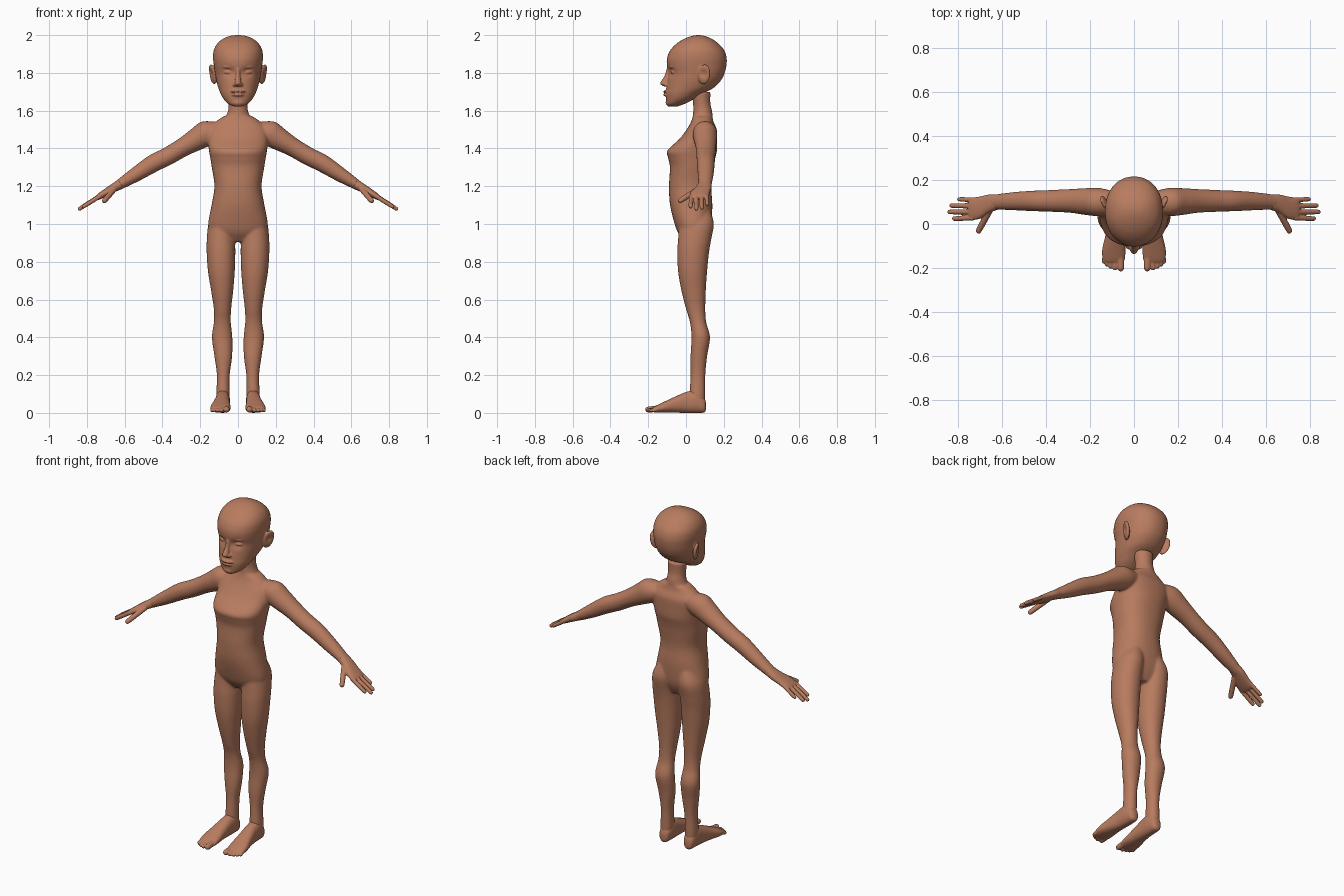
import bpy, bmesh, math
from mathutils import Vector, Matrix, Euler

skin = bpy.data.materials.new("warm_skin")
skin.diffuse_color = (0.48, 0.20, 0.115, 1)
X, Y, Z = Vector((1, 0, 0)), Vector((0, 1, 0)), Vector((0, 0, 1))


def smooth_path(st, sub=6):
    """Catmull-Rom interpolation through the stations."""
    out = []
    for i in range(len(st) - 1):
        p0, p1, p2, p3 = st[max(i - 1, 0)], st[i], st[i + 1], st[min(i + 2, len(st) - 1)]
        for k in range(sub):
            t = k / sub
            out.append([0.5 * (2 * b + (c - a) * t + (2 * a - 5 * b + 4 * c - d) * t * t
                               + (3 * b - a - 3 * c + d) * t ** 3)
                        for a, b, c, d in zip(p0, p1, p2, p3)])
    return out + [list(st[-1])]


def loft(bm, stations, u, v, power=2.0, s=1, n=40):
    """Skin super-ellipse rings; a station is x, y, z, half-size along u, along v."""
    rings = []
    for x, y, z, a, b in smooth_path(stations):
        ring = []
        for i in range(n):
            c, q = math.cos(i * math.tau / n), math.sin(i * math.tau / n)
            c = math.copysign(abs(c) ** (2 / power), c)
            q = math.copysign(abs(q) ** (2 / power), q)
            p = Vector((x, y, z)) + u * (c * max(a, .002)) + v * (q * max(b, .002))
            ring.append(bm.verts.new((p.x * s, p.y, p.z)))
        rings.append(ring)
    for r, t in zip(rings, rings[1:]):
        for i in range(n):
            bm.faces.new((r[i], r[(i + 1) % n], t[(i + 1) % n], t[i]))
    bm.faces.new(rings[0])
    bm.faces.new(rings[-1])


def blob(bm, c, r, rot=(0, 0, 0)):
    m = Matrix.LocRotScale(Vector(c), Euler(rot), Vector(r))
    bmesh.ops.create_uvsphere(bm, u_segments=24, v_segments=16, radius=1, matrix=m)


def dent(bm, c, r, push):
    c, push = Vector(c), Vector(push)
    for w in bm.verts:
        w.co += push * math.exp(-((w.co - c).length / r) ** 2)


def digit(bm, a, b, r, s, flat=1.0):
    """Rounded finger or toe from a to b."""
    a, b = Vector(a), Vector(b)
    d = (b - a).normalized()
    u = d.cross(Z).normalized()
    v = u.cross(d)
    L = (b - a).length
    prof = [(0, 1.05), (.4, 1), (.7, .98), (1 - .6 * r / L, .85), (1 - .15 * r / L, .5), (1, .1)]
    loft(bm, [(*(a + d * L * t), r * k, r * k * flat) for t, k in prof], u, v, s=s, n=20)


def finish(bm, name, voxel, its):
    bmesh.ops.recalc_face_normals(bm, faces=bm.faces)
    me = bpy.data.meshes.new(name)
    bm.to_mesh(me)
    bm.free()
    me.materials.append(skin)
    ob = bpy.data.objects.new(name, me)
    bpy.context.collection.objects.link(ob)
    m = ob.modifiers.new("fuse", 'REMESH')
    m.mode, m.voxel_size, m.use_smooth_shade = 'VOXEL', voxel, True
    m = ob.modifiers.new("soften", 'SMOOTH')
    m.factor, m.iterations = 0.5, its


# torso, neck, arms and legs
bm = bmesh.new()
torso = [(.905, .045, .10, .05), (.95, .04, .145, .08), (1.0, .037, .158, .097),
         (1.1, .0275, .14, .112), (1.2, .022, .125, .112), (1.3, .03, .139, .115),
         (1.35, .03, .147, .125), (1.39, .033, .154, .131), (1.45, .065, .16, .10),
         (1.5, .083, .155, .08), (1.54, .086, .12, .06), (1.57, .088, .078, .052)]
loft(bm, [(0, y, z, a, b) for z, y, a, b in torso], X, Y, 2.3)
loft(bm, [(0, .085, 1.52, .085, .055), (0, .088, 1.56, .068, .053), (0, .088, 1.6, .053, .05),
          (0, .083, 1.64, .05, .046), (0, .08, 1.7, .055, .05)], X, Y)
leg = [(.03, .08, .06, .033, .04), (.1, .08, .06, .035, .041), (.2, .078, .063, .034, .039),
       (.3, .078, .068, .047, .044), (.4, .084, .078, .054, .049), (.48, .083, .064, .045, .043),
       (.55, .082, .051, .046, .051), (.65, .084, .04, .059, .065), (.75, .088, .035, .071, .077),
       (.85, .09, .038, .076, .084), (.92, .09, .046, .075, .088), (1.0, .083, .055, .073, .092),
       (1.07, .07, .045, .055, .085)]
arm = [(.10, .10, 1.50, .05, .05), (.16, .10, 1.483, .064, .068), (.22, .102, 1.448, .061, .06),
       (.29, .105, 1.407, .054, .05), (.37, .105, 1.36, .05, .048), (.45, .105, 1.32, .047, .047),
       (.54, .104, 1.263, .042, .039), (.63, .10, 1.207, .035, .027), (.66, .095, 1.19, .034, .022)]
for s in (1, -1):
    loft(bm, [(x, y, z, a, b) for z, x, y, a, b in leg], X, Y, 2.1, s)
    loft(bm, arm, Y, Vector((.52, 0, .855)), 2.0, s)
finish(bm, "body", .006, 9)

# head: rings given by front and back depth, then facial features
bm = bmesh.new()
head = [(1.622, -.095, -.045, .022), (1.635, -.103, -.01, .05), (1.66, -.105, .04, .075),
        (1.69, -.107, .09, .092), (1.72, -.104, .145, .104), (1.76, -.098, .185, .115),
        (1.80, -.092, .205, .122), (1.84, -.101, .214, .128), (1.88, -.10, .215, .132),
        (1.92, -.083, .202, .128), (1.955, -.05, .172, .11), (1.98, -.01, .137, .08),
        (1.995, .03, .10, .045), (2.0, .058, .072, .01)]
loft(bm, [(0, (f + b) / 2, z, w, (b - f) / 2) for z, f, b, w in head], X, Y, 2.15, n=80)
for s in (1, -1):
    dent(bm, (.052 * s, -.08, 1.808), .024, (0, .013, 0))               # eye socket
for s in (1, -1):
    blob(bm, (.051 * s, -.062, 1.803), (.026, .019, .011), (0, 0, .3 * s))   # closed eyelid
    blob(bm, (.05 * s, -.076, 1.832), (.034, .012, .009), (0, 0, .35 * s))   # brow
    blob(bm, (.017 * s, -.105, 1.738), (.011, .014, .010))              # nostril
    blob(bm, (.134 * s, .095, 1.792), (.014, .035, .054), (-.2, .15 * s, -.4 * s))  # ear
    dent(bm, (.15 * s, .092, 1.797), .022, (-.013 * s, 0, 0))
loft(bm, [(0, -.09, 1.825, .011, .012), (0, -.097, 1.785, .012, .017), (0, -.11, 1.757, .016, .021),
          (0, -.116, 1.742, .018, .021), (0, -.108, 1.729, .012, .012)], X, Y, n=24)   # nose
blob(bm, (0, -.102, 1.701), (.040, .019, .008))                          # upper lip
blob(bm, (0, -.101, 1.684), (.034, .019, .009))                          # lower lip
blob(bm, (0, -.092, 1.643), (.03, .016, .018))                           # chin
finish(bm, "head", .004, 4)

# hands: palm, four fingers, thumb
bm = bmesh.new()
palm = [(.62, .10, 1.213, .034, .026), (.66, .092, 1.19, .042, .023), (.70, .075, 1.166, .05, .02),
        (.735, .069, 1.145, .051, .016), (.75, .068, 1.136, .045, .011)]
fingers = [((.73, .110, 1.148), (.803, .113, 1.10), .0105), ((.735, .082, 1.147), (.838, .084, 1.081), .0115),
           ((.735, .055, 1.147), (.847, .055, 1.075), .0115), ((.73, .028, 1.148), (.826, .024, 1.087), .0115)]
for s in (1, -1):
    loft(bm, palm, Y, Vector((.53, 0, .85)), 2.3, s)
    for a, b, r in fingers:
        digit(bm, a, b, r, s)
    digit(bm, (.655, .065, 1.185), (.712, -.04, 1.117), .0145, s)
finish(bm, "hands", .003, 3)

# feet: sole and toes
bm = bmesh.new()
foot = [(.08, .106, .035, .010, .018), (.08, .095, .042, .028, .04), (.08, .055, .06, .037, .06),
        (.082, 0, .055, .039, .055), (.087, -.06, .043, .045, .042), (.092, -.12, .029, .053, .028),
        (.092, -.16, .02, .05, .018), (.092, -.175, .017, .04, .012)]
toes = [(.060, -.216, .0165), (.087, -.211, .0115), (.107, -.203, .0105), (.124, -.193, .010), (.138, -.18, .0095)]
for s in (1, -1):
    loft(bm, foot, X, Z, 2.3, s)
    for x, y, r in toes:
        digit(bm, (x * .93 + .006, -.145, .022), (x, y, r), r, s)
finish(bm, "feet", .0035, 3)
